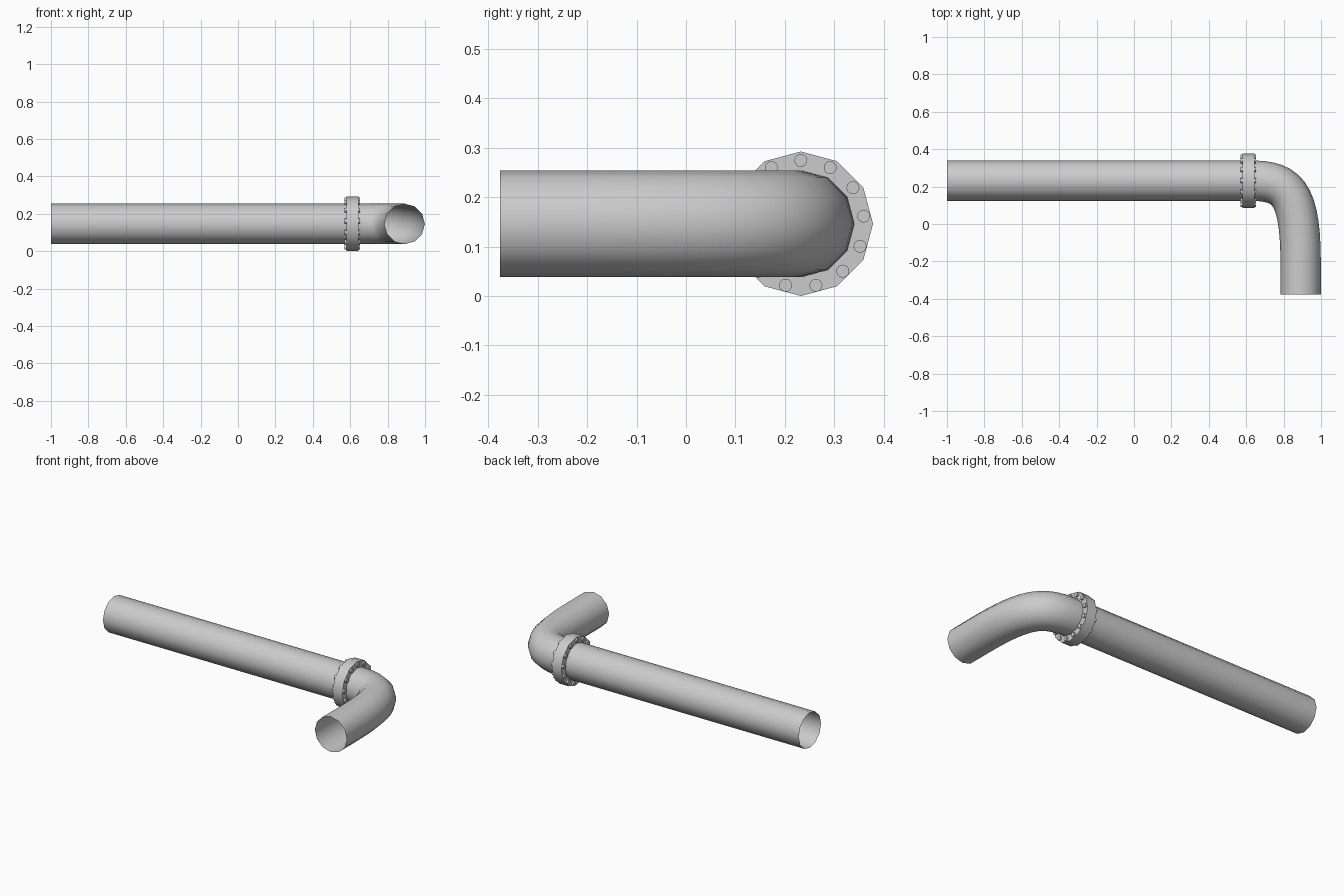
import bpy, bmesh, math
from mathutils import Vector

if "Cube" in bpy.data.objects:
    bpy.data.objects.remove(bpy.data.objects["Cube"])

SIDES = 12
CY, CZ = 0.232, 0.146      # axis of the long run
R = 0.108                  # pipe radius
END_X = 0.891              # axis of the short run


def finish(name, bm):
    bmesh.ops.recalc_face_normals(bm, faces=bm.faces)
    me = bpy.data.meshes.new(name)
    bm.to_mesh(me)
    bm.free()
    ob = bpy.data.objects.new(name, me)
    bpy.context.collection.objects.link(ob)
    bpy.ops.object.select_all(action='DESELECT')
    ob.select_set(True)
    bpy.context.view_layer.objects.active = ob
    bpy.ops.object.shade_smooth_by_angle(angle=math.radians(40))
    return ob


def skin(bm, rings, closed=False):
    n = len(rings)
    for i in range(n if closed else n - 1):
        a, b = rings[i], rings[(i + 1) % n]
        for j in range(SIDES):
            k = (j + 1) % SIDES
            bm.faces.new((a[j], a[k], b[k], b[j]))


def ring(bm, centre, normal, r):
    up = Vector((0, 0, 1))
    angles = [2 * math.pi * j / SIDES for j in range(SIDES)]
    return [bm.verts.new(centre + r * (math.cos(a) * normal + math.sin(a) * up))
            for a in angles]


# Pipe path: long run, curved elbow, short run
p = [Vector(v) for v in ((0.61, CY, CZ), (0.81, CY, CZ),
                         (END_X, 0.19, CZ), (END_X, -0.21, CZ))]
path = [(Vector((-1, CY, CZ)), Vector((1, 0, 0)))]
STEPS = 14
for i in range(STEPS + 1):
    t = i / STEPS
    s = 1 - t
    pos = s**3 * p[0] + 3 * s * s * t * p[1] + 3 * s * t * t * p[2] + t**3 * p[3]
    tan = s * s * (p[1] - p[0]) + 2 * s * t * (p[2] - p[1]) + t * t * (p[3] - p[2])
    path.append((pos, tan.normalized()))
path.append((Vector((END_X, -0.376, CZ)), Vector((0, -1, 0))))

# Open thin-walled pipe
bm = bmesh.new()
skin(bm, [ring(bm, c, Vector((-t.y, t.x, 0)), R) for c, t in path])
finish("pipe", bm)

# Flange collar around the joint
FX, HALF = 0.611, 0.032
bm = bmesh.new()
profile = [(-HALF, R), (-HALF, 0.146), (HALF, 0.146), (HALF, R)]
skin(bm, [ring(bm, Vector((FX + dx, CY, CZ)), Vector((0, 1, 0)), r)
          for dx, r in profile], closed=True)
finish("flange", bm)

# Thirteen bolts, heads showing on both faces of the flange
BOLTS, BOLT_R, BOLT_HALF = 13, 0.013, 0.042
for i in range(BOLTS):
    a = 2 * math.pi * i / BOLTS
    bpy.ops.mesh.primitive_cylinder_add(
        vertices=16, radius=BOLT_R, depth=2 * BOLT_HALF,
        location=(FX, CY + 0.128 * math.sin(a), CZ + 0.128 * math.cos(a)),
        rotation=(0, math.pi / 2, 0))
    ob = bpy.context.object
    ob.name = f"bolt_{i + 1}"
    bpy.ops.object.shade_smooth_by_angle(angle=math.radians(40))
